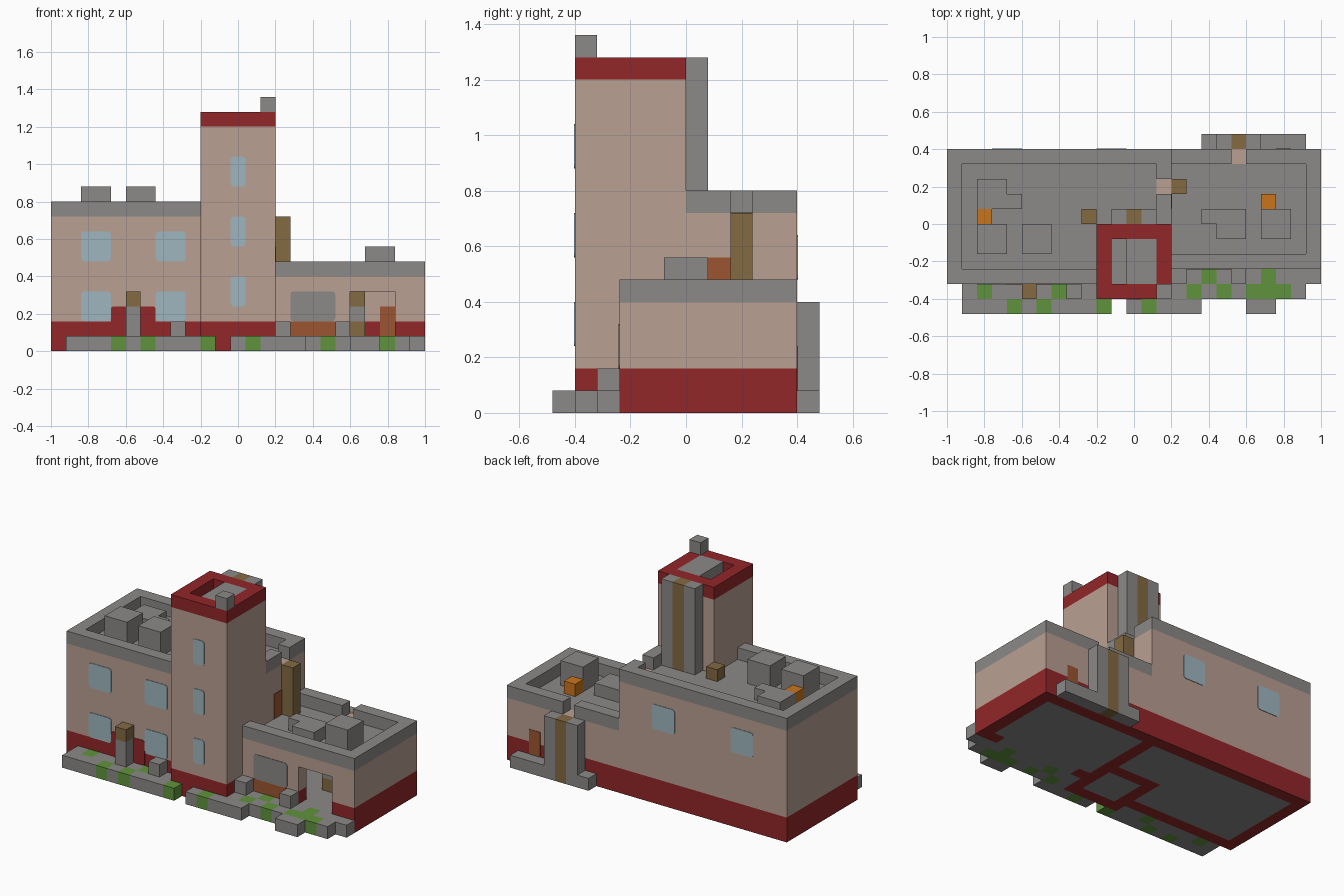
import bpy
import bmesh
from mathutils import Vector

if "Cube" in bpy.data.objects:
    bpy.data.objects.remove(bpy.data.objects["Cube"])

UNIT = 0.08       # one block
THIN = 0.04       # plate thickness, in blocks
ORIGIN = Vector((-1, -0.48, 0))


def material(name, r, g, b):
    rgba = [(c / 255) ** 2.2 for c in (r, g, b)] + [1]
    mat = bpy.data.materials.new(name)
    mat.use_nodes = True
    mat.diffuse_color = rgba
    mat.node_tree.nodes["Principled BSDF"].inputs["Base Color"].default_value = rgba
    return mat


GREY = material("stone grey", 138, 136, 134)
BEIGE = material("plaster beige", 184, 158, 145)
RED = material("dark red", 145, 43, 45)
BLUE = material("window blue", 157, 181, 190)
BROWN = material("pipe brown", 130, 105, 68)
ORANGE = material("orange", 200, 116, 33)
RUST = material("door rust", 153, 86, 52)
GREEN = material("moss green", 96, 146, 62)


def add_box(bm, x0, x1, y0, y1, z0, z1):
    low, high = Vector((x0, y0, z0)), Vector((x1, y1, z1))
    cube = bmesh.ops.create_cube(bm, size=1)["verts"]
    for v in cube:
        v.co = ORIGIN + UNIT * Vector([(l + h) / 2 + c * (h - l)
                                       for c, l, h in zip(v.co, low, high)])


def finish(name, mat, bm):
    mesh = bpy.data.meshes.new(name)
    bm.to_mesh(mesh)
    bm.free()
    mesh.materials.append(mat)
    obj = bpy.data.objects.new(name, mesh)
    bpy.context.collection.objects.link(obj)
    return obj


def part(name, mat, *boxes):
    """One object made of boxes, each x0, x1, y0, y1, z0, z1 in blocks."""
    bm = bmesh.new()
    for b in boxes:
        add_box(bm, *b)
    return finish(name, mat, bm)


def layers(name, mat, z0, z1, *plans):
    """Boxes that share one height range."""
    return part(name, mat, *[(*p, z0, z1) for p in plans])


def plate(name, mat, axis, *box):
    """Thin panel with rounded corners, facing along the axis."""
    bm = bmesh.new()
    add_box(bm, *box)
    edges = []
    for e in bm.edges:
        d = e.verts[0].co - e.verts[1].co
        if abs(d[axis]) > 0 and abs(d[axis]) == max(map(abs, d)):
            edges.append(e)
    bmesh.ops.bevel(bm, geom=edges, offset=UNIT / 5, segments=2,
                    profile=0.5, affect='EDGES')
    return finish(name, mat, bm)


def front_plate(name, mat, x0, x1, y, z0, z1):
    return plate(name, mat, 1, x0, x1, y - THIN, y + THIN, z0, z1)


# Tall wing: red base ring, plaster body, stone parapet with a notch
layers("tall_wing_base", RED, 0, 2, (0, 15, 10, 11), (0, 1, 2, 10),
       (1, 10, 2, 3), (14, 15, 6, 10))
layers("tall_wing_body", BEIGE, 2, 9, (0, 15, 6, 11), (0, 10, 2, 6))
layers("tall_wing_parapet", GREY, 9, 10, (0, 15, 10, 11), (0, 1, 2, 10),
       (1, 10, 2, 3), (14, 15, 6, 8), (14, 15, 9, 10))
layers("tall_wing_roof", GREY, 9, 9 + THIN, (1, 10, 3, 10), (10, 14, 6, 10))
layers("ground_floor", GREY, 0, 1, (1, 10, 3, 10), (10, 14, 6, 10),
       (11, 14, 2, 5), (15, 24, 4, 10), (16, 23, 3, 4))

# Tower
layers("tower_base", RED, 0, 2, (10, 15, 1, 2), (10, 15, 5, 6),
       (10, 11, 2, 5), (14, 15, 2, 5))
part("tower_body", BEIGE, (10, 15, 1, 6, 2, 15))
layers("tower_rim", RED, 15, 16, (10, 15, 1, 2), (10, 15, 5, 6),
       (10, 11, 2, 5), (14, 15, 2, 5))
part("tower_roof", GREY, (11, 14, 2, 5, 15, 15 + THIN), (12, 14, 2, 5, 15, 16))
part("tower_corner_block", GREY, (14, 15, 1, 2, 16, 17))

# Low wing: hollow, with an open doorway in the front
layers("low_wing_base", RED, 0, 2, (15, 25, 10, 11), (24, 25, 3, 10),
       (23, 24, 3, 4), (15, 16, 3, 4))
part("low_wing_front_base", RED, (16, 20, 3, 4, 1, 2))
layers("low_wing_walls", BEIGE, 2, 5, (15, 25, 10, 11), (24, 25, 3, 10),
       (23, 24, 3, 4), (15, 20, 3, 4))
part("doorway_lintel", BEIGE, (20, 23, 3, 4, 4, 5))
part("low_wing_roof", GREY, (15, 24, 4, 10, 4, 5))
layers("low_wing_parapet", GREY, 5, 6, (15, 19, 10, 11), (20, 25, 10, 11),
       (24, 25, 3, 10), (15, 24, 3, 4))
part("indoor_post_ends", BROWN, (20, 21, 6, 7, 1, 2), (20, 21, 6, 7, 3, 4))
part("indoor_post_middle", GREY, (20, 21, 6, 7, 2, 3))

# Chimney stacks with a brown centre strip
for name, x, y, z0, z1 in (("tower_stack", 11, 6, 9, 16),
                           ("rear_stack", 18, 11, 0, 5)):
    layers(name + "_sides", GREY, z0, z1, (x, x + 1, y, y + 1),
           (x + 2, x + 3, y, y + 1))
    layers(name + "_strip", BROWN, z0, z1, (x + 1, x + 2, y, y + 1))
layers("rear_step", GREY, 0, 1, (17, 18, 11, 12), (21, 24, 11, 12))
part("roof_pipe", BROWN, (15, 16, 8, 9, 5, 9))

# Roof furniture
layers("tall_wing_vents", GREY, 9, 11, (2, 4, 4, 6), (5, 7, 4, 6))
layers("tall_wing_duct", GREY, 9, 10, (2, 4, 8, 9), (2, 5, 7, 8))
part("tall_wing_orange_box", ORANGE, (2, 3, 6, 7, 9, 10))
part("tall_wing_brown_box", BROWN, (9, 10, 6, 7, 9, 10))
part("low_wing_vent", GREY, (21, 23, 5, 7, 5, 7))
layers("low_wing_duct", GREY, 5, 6, (17, 20, 6, 7), (18, 20, 5, 6))
part("low_wing_orange_box", ORANGE, (21, 22, 7, 8, 5, 6))

# Windows
for x in (2, 7):
    for z in (2, 6):
        front_plate("front_window", BLUE, x, x + 2, 2, z, z + 2)
for z in (3, 7, 11):
    front_plate("tower_window", BLUE, 12, 13, 1, z, z + 2)
for x in (3, 10):
    plate("back_window", BLUE, 1, x, x + 2, 11 - THIN, 11 + THIN, 6, 8)

# Doors
front_plate("front_door_surround", RED, 4, 7, 2, 1, 3)
front_plate("garage_shutter", GREY, 16, 19, 3, 2, 4)
part("garage_sill", RUST, (16, 19, 3 - THIN, 3, 1, 2))
part("back_door", RUST, (22, 23, 10 - THIN, 11 + THIN, 1, 3))
part("roof_door", RUST, (15, 15 + THIN, 7, 8, 5, 7))

# Paving with moss blocks
moss = {(2, 1), (7, 1), (4, 0), (6, 0), (10, 0), (13, 0), (16, 1), (17, 2),
        (18, 1), (20, 1), (21, 1), (22, 1), (21, 2)}
rows = ((0, 1, 11), (0, 12, 17), (0, 20, 22), (1, 1, 10), (1, 15, 24), (2, 15, 25))
cells = [(x, y) for y, start, end in rows for x in range(start, end)]
for name, mat, mossy in (("paving", GREY, False), ("moss", GREEN, True)):
    layers(name, mat, 0, 1, *[(x, x + 1, y, y + 1) for x, y in cells
                              if ((x, y) in moss) == mossy])

# Blocks and lamp post on the paving
layers("paving_blocks", GREY, 1, 2, (8, 9, 1, 2), (15, 16, 2, 3), (19, 20, 2, 3))
part("lamp_post", GREY, (5, 6, 1, 2, 1, 3))
part("lamp_head", BROWN, (5, 6, 1, 2, 3, 4))
